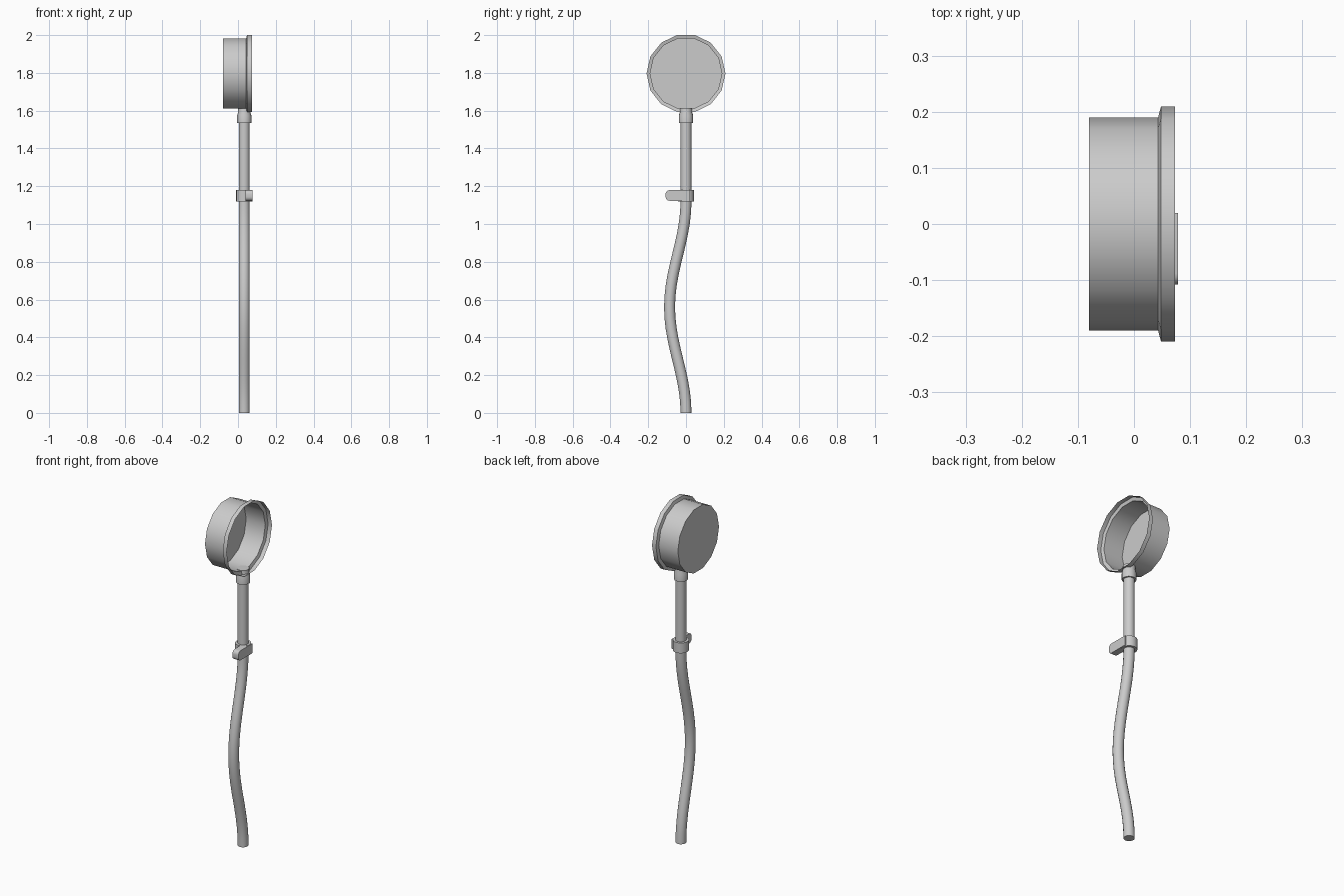
import bpy
import bmesh
from math import pi, sin, cos, tau
from mathutils import Vector

cube = bpy.data.objects.get("Cube")
if cube:
    bpy.data.objects.remove(cube, do_unlink=True)

grey = bpy.data.materials.new("mid grey")
grey.use_nodes = True
colour = (0.6, 0.6, 0.6, 1)
grey.diffuse_color = colour
grey.node_tree.nodes["Principled BSDF"].inputs["Base Color"].default_value = colour

PIPE_X, PIPE_R = 0.033, 0.029
CLAMP_LOW, CLAMP_HIGH = 1.12, 1.18
X, Y, Z = Vector((1, 0, 0)), Vector((0, 1, 0)), Vector((0, 0, 1))


def finish(name, bm):
    """Turn a bmesh into a smooth-shaded object with sharp edges kept."""
    mesh = bpy.data.meshes.new(name)
    bm.to_mesh(mesh)
    bm.free()
    mesh.materials.append(grey)
    obj = bpy.data.objects.new(name, mesh)
    bpy.context.collection.objects.link(obj)
    bpy.ops.object.select_all(action='DESELECT')
    obj.select_set(True)
    bpy.context.view_layer.objects.active = obj
    bpy.ops.object.shade_smooth_by_angle(angle=pi / 6)
    return obj


def tube(name, rings, sides=16, cap_start=True, cap_end=True):
    """Join round sections, each given as (centre, direction, radius)."""
    bm = bmesh.new()
    loops = []
    for centre, direction, radius in rings:
        d = direction.normalized()
        u = Y if abs(d.x) > 0.9 else X
        v = d.cross(u)
        loops.append([bm.verts.new(centre + radius * (u * cos(tau * i / sides) + v * sin(tau * i / sides)))
                      for i in range(sides)])
    for a, b in zip(loops, loops[1:]):
        for i in range(sides):
            j = (i + 1) % sides
            bm.faces.new((a[i], a[j], b[j], b[i]))
    if cap_start:
        bm.faces.new(loops[0][::-1])
    if cap_end:
        bm.faces.new(loops[-1])
    return finish(name, bm)


def upright(name, profile):
    """Lathe (height, radius) pairs around the pipe axis."""
    return tube(name, [(Vector((PIPE_X, 0, z)), Z, r) for z, r in profile])


# Open dish with a stepped, thin rim facing +x
dish_profile = [(-0.08, 0.19), (0.043, 0.19), (0.048, 0.209), (0.073, 0.209)]
tube("dish", [(Vector((x, 0, 1.797)), X, r) for x, r in dish_profile], sides=14, cap_end=False)

# Collar under the dish and the straight pipe
upright("collar", [(1.535, 0.038), (1.575, 0.038), (1.59, 0.033), (1.615, 0.033)])
upright("straight_pipe", [(CLAMP_LOW, PIPE_R), (1.56, PIPE_R)])

# Bowed hose below the clamp
STEPS, BOW = 20, 0.087
hose = []
for k in range(STEPS + 1):
    t = k / STEPS
    y = -BOW * sin(pi * t) ** 2
    slope = -BOW * pi * sin(tau * t) / CLAMP_LOW
    hose.append((Vector((PIPE_X, y, t * CLAMP_LOW)), Vector((0, slope, 1)), PIPE_R))
tube("hose", hose)

# Clamp ring
upright("clamp_ring", [(CLAMP_LOW, 0.043), (CLAMP_HIGH, 0.043)])

# Clamp lever: a flat tab with a rounded free end
bm = bmesh.new()
bmesh.ops.create_cube(bm, size=1)
low, high = Vector((0.04, -0.108, CLAMP_LOW + 0.003)), Vector((0.078, 0.02, CLAMP_HIGH - 0.001))
for vert in bm.verts:
    vert.co = Vector([high[i] if vert.co[i] > 0 else low[i] for i in range(3)])
end_edges = [e for e in bm.edges
             if all(v.co.y < 0 for v in e.verts) and abs(e.verts[0].co.x - e.verts[1].co.x) > 0.01]
bmesh.ops.bevel(bm, geom=end_edges, offset=0.02, segments=4, profile=0.5, affect='EDGES')
finish("clamp_lever", bm)
